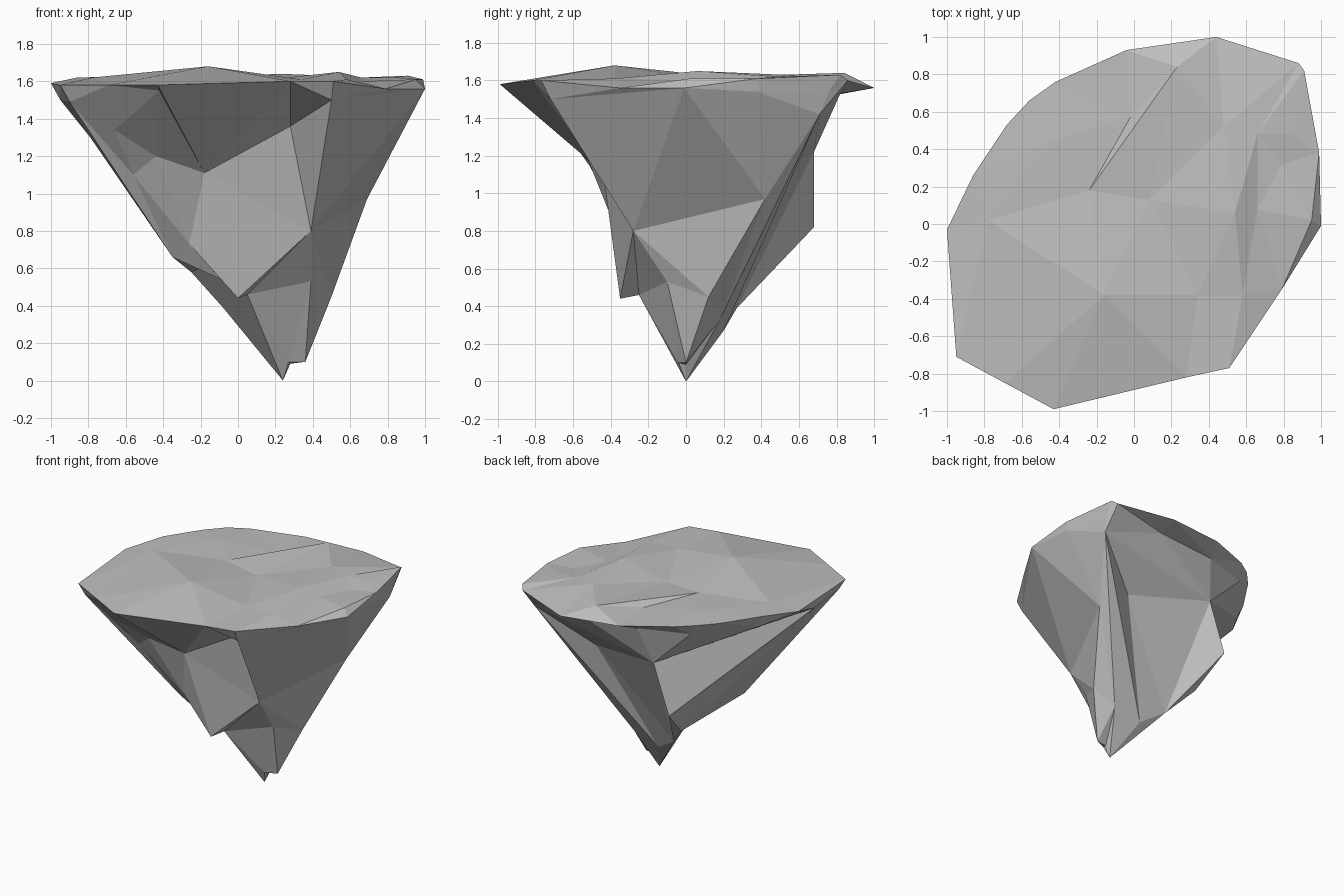
import bpy
import bmesh
from mathutils import Vector
from mathutils.geometry import delaunay_2d_cdt

old = bpy.data.objects.get("Cube")
if old:
    bpy.data.objects.remove(old, do_unlink=True)

# One plain stone colour
stone = bpy.data.materials.new("grey_stone")
stone.use_nodes = True
colour = (0.52, 0.52, 0.52, 1)
stone.diffuse_color = colour
shader = next(n for n in stone.node_tree.nodes if n.type == 'BSDF_PRINCIPLED')
shader.inputs["Base Color"].default_value = colour


def plan(point):
    """Lay a point out as seen straight from above."""
    return Vector(point[:2])


def bowl(point):
    """Lay a point out as seen from inside the rock, so overhangs unfold."""
    ray = (Vector(point) - Vector((.1, 0, 1.5))).normalized()
    return ray.xy / (1 - ray.z)


def faceted_sheet(name, outline, ridges, layout, facing_down):
    """Stretch flat facets between a closed outline and the ridge lines in it."""
    points = list(outline)
    edges = []
    for ridge in ridges:
        for point in ridge:
            if point not in points:
                points.append(point)
        edges += [(points.index(a), points.index(b))
                  for a, b in zip(ridge, ridge[1:])]
    flat = [layout(p) for p in points]
    loop = list(range(len(outline)))
    result = delaunay_2d_cdt(flat, edges, [loop], 1, 0.0001)
    corners, triangles = result[0], result[2]

    bm = bmesh.new()
    verts = [bm.verts.new(min(points, key=lambda p: (layout(p) - c).length))
             for c in corners]
    for triangle in triangles:
        face = bm.faces.new([verts[i] for i in triangle])
        a, b, c = [corners[i] for i in triangle]
        if ((b - a).cross(c - a) < 0) != facing_down:
            face.normal_flip()
    mesh = bpy.data.meshes.new(name)
    bm.to_mesh(mesh)
    bm.free()
    mesh.materials.append(stone)
    sheet = bpy.data.objects.new(name, mesh)
    bpy.context.collection.objects.link(sheet)


# Rim shared by the plateau and the underside, anticlockwise from the right
east = (1, -.01, 1.56)
east_step = (.99, .38, 1.61)
north_east = (.91, .82, 1.63)
north = (.44, 1, 1.56)
north_west = (-.42, .76, 1.61)
west = (-1, -.03, 1.59)
south_west = (-.95, -.71, 1.58)
south = (-.43, -.99, 1.58)
south_east = (.51, -.77, 1.6)
east_chip = (.79, -.35, 1.56)
rim = [east, east_step, north_east, (.88, .86, 1.6), north,
       (-.04, .93, 1.58), north_west, (-.56, .66, 1.62), (-.68, .53, 1.62),
       (-.86, .26, 1.62), west, south_west, (-.69, -.85, 1.58), south,
       (.28, -.82, 1.6), south_east, east_chip]

# Plateau with a shallow crack, a broken step and a chipped edge
hump = (-.16, -.38, 1.68)
crack_start = (-.24, .18, 1.62)
crack_end = (.23, .84, 1.64)
middle = (.08, .13, 1.6)
hollow = (.34, -.38, 1.61)
chip = (.58, -.38, 1.61)
step_start = (.54, .06, 1.65)
step_corner = (.66, .48, 1.62)
step_end = (.48, .52, 1.63)
step_foot = (.79, .32, 1.6)
edge_inner = (.95, .02, 1.61)
faceted_sheet("rock_plateau", rim, [
    [south, hump, crack_start, (-.78, .02, 1.62), west],
    [crack_start, (-.02, .57, 1.59), crack_end],
    [crack_start, crack_end, north],
    [hump, middle, crack_end],
    [crack_start, middle, hollow, (.28, -.82, 1.6)],
    [south_east, chip, east_chip, edge_inner, east_step],
    [hollow, chip, step_start, (.66, .08, 1.6), step_corner, step_end],
    [middle, step_start, step_end, north],
    [step_start, step_corner, step_foot, edge_inner],
    [step_foot, (.84, .48, 1.62), north_east],
    [crack_start, (-.43, .45, 1.63), north_west],
], plan, False)

# Main corners of the underside
tip = (.24, 0, 0)
front_heel = (.27, -.04, .1)
right_heel = (.36, 0, .1)
front_spur = (0, -.35, .44)
front_brow = (-.18, -.44, 1.11)
front_shelf = (-.44, -.53, 1.2)
front_lip = (-.42, -.9, 1.55)
front_recess = (.28, -.37, 1.36)
left_notch = (-.26, -.34, .73)
right_corner = (.5, -.72, 1.5)
right_ledge = (.39, -.28, .8)
right_hollow = (.39, -.1, .53)
right_knee = (.5, .12, .45)
right_shoulder = (.69, .42, .97)
right_lip = (.975, .38, 1.54)
back_corner = (.88, .71, 1.42)
corner_lip = (.9, .76, 1.54)
back_ridge = (.47, .49, 1.12)
back_foot = (.11, .2, .27)
back_heel = (-.08, .27, .39)
back_nub = (-.25, .42, .58)
back_ledge = (-.32, .68, .82)
back_brow = (-.18, .68, 1.22)
back_lip = (-.1, .78, 1.52)
left_gully = (-.12, -.05, .64)
left_nub = (-.35, -.26, .66)
left_cheek = (-.79, -.24, 1.3)
left_lip = (-.9, -.69, 1.49)
west_lip = (-.95, -.3, 1.5)

# Underside: ridges run from the tip out to the rim
faceted_sheet("rock_underside", rim, [
    [tip, front_heel, (.05, -.25, .46), front_spur, front_brow, front_shelf,
     (-.66, -.65, 1.34), left_lip, south_west],
    [front_shelf, front_lip, south],
    [front_brow, front_recess, right_corner, south_east],
    [front_recess, right_ledge, front_spur],
    [right_ledge, right_corner],
    [front_heel, right_hollow, right_ledge, right_shoulder],
    [tip, (.28, 0, .09), right_heel, right_knee, right_shoulder, back_corner,
     corner_lip, north_east],
    [right_heel, right_hollow, right_knee],
    [right_shoulder, east, right_ledge],
    [right_corner, east, right_lip, corner_lip],
    [tip, back_foot, back_corner],
    [back_foot, back_ridge, back_corner],
    [right_heel, (.34, .18, .33), back_corner],
    [tip, back_heel],
    [back_foot, back_heel, back_nub, back_ledge, back_brow, back_lip],
    [back_ridge, back_brow, back_heel, back_ridge],
    [back_brow, back_corner, (.42, .82, 1.53), back_lip, (-.5, .65, 1.53),
     (-.83, .22, 1.52), west_lip, left_lip],
    [back_brow, west_lip, back_ledge],
    [front_spur, (-.09, -.28, .54), left_nub, left_lip],
    [front_spur, left_notch, left_nub],
    [front_shelf, left_notch],
    [front_shelf, (-.56, -.48, 1.1), left_lip],
    [tip, left_gully, left_nub, back_nub],
    [back_heel, left_gully, back_nub, left_cheek, left_lip],
    [left_cheek, west_lip, west],
], bowl, True)
